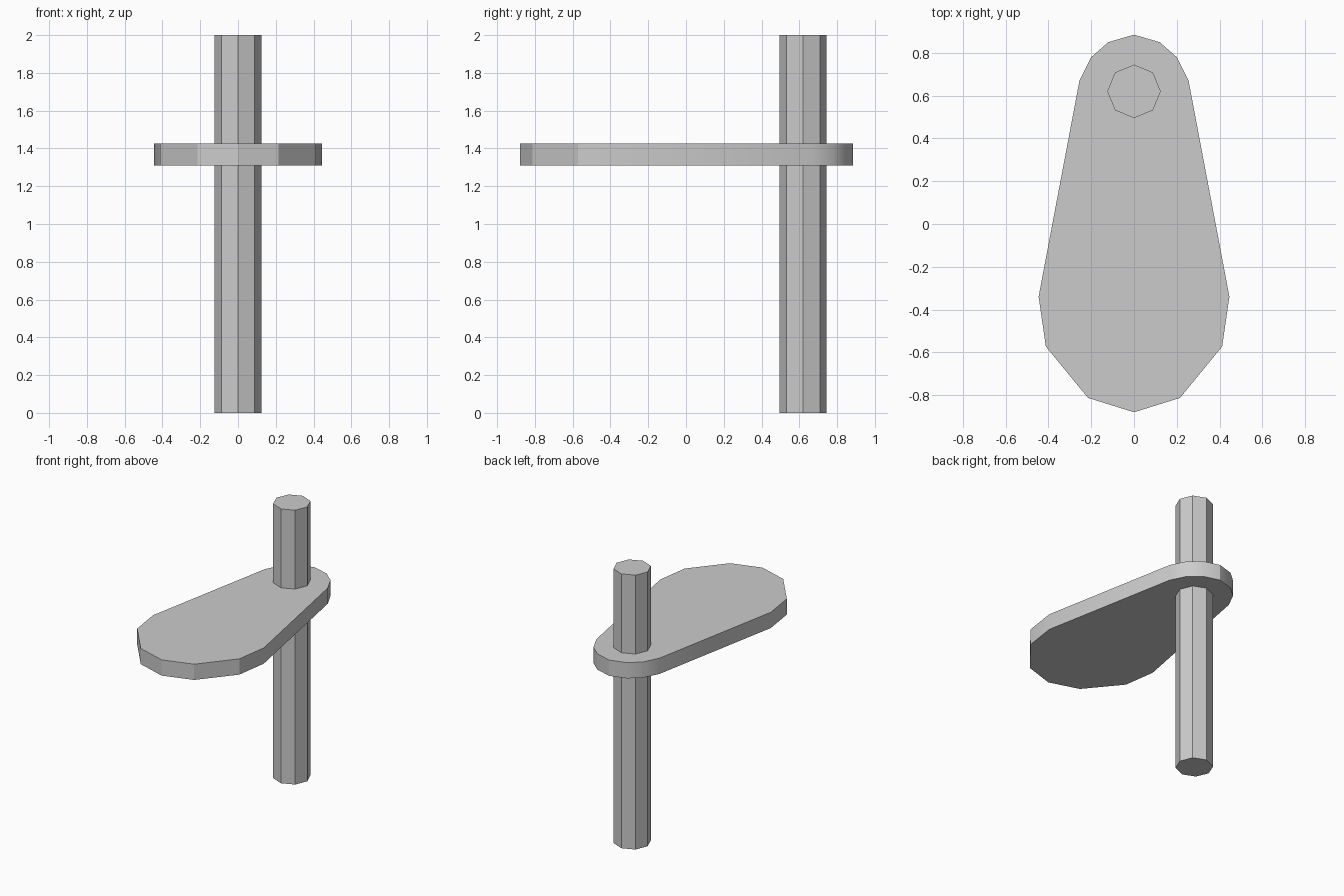
import bpy, bmesh, math

cube = bpy.data.objects.get("Cube")
if cube:
    bpy.data.objects.remove(cube, do_unlink=True)

grey = bpy.data.materials.new("light grey")
grey.use_nodes = True
colour = (0.6, 0.6, 0.6, 1)
grey.diffuse_color = colour
grey.node_tree.nodes["Principled BSDF"].inputs["Base Color"].default_value = colour


def prism(name, outline, bottom, top):
    """Extrude a flat outline between two heights."""
    bm = bmesh.new()
    face = bm.faces.new([bm.verts.new((x, y, bottom)) for x, y in outline])
    result = bmesh.ops.extrude_face_region(bm, geom=[face])
    verts = [v for v in result["geom"] if isinstance(v, bmesh.types.BMVert)]
    bmesh.ops.translate(bm, verts=verts, vec=(0, 0, top - bottom))
    bmesh.ops.recalc_face_normals(bm, faces=bm.faces)
    mesh = bpy.data.meshes.new(name)
    bm.to_mesh(mesh)
    bm.free()
    mesh.materials.append(grey)
    obj = bpy.data.objects.new(name, mesh)
    bpy.context.collection.objects.link(obj)
    return obj


# Eight-sided upright post, corners on the axes
post_y, radius = 0.62, 0.125
octagon = [(radius * math.cos(i * math.pi / 4), post_y + radius * math.sin(i * math.pi / 4))
           for i in range(8)]
prism("post", octagon, 0, 2)

# Paddle-shaped plate: right half from back to front, mirrored across x
half = [(0.12, 0.85), (0.2, 0.78), (0.255, 0.67),
        (0.446, -0.34), (0.412, -0.573), (0.215, -0.813)]
outline = [(0, 0.885)] + half + [(0, -0.88)] + [(-x, y) for x, y in reversed(half)]
plate = prism("plate", outline, 1.31, 1.425)

# Soften the shallow bends along the plate rim
bpy.ops.object.select_all(action="DESELECT")
plate.select_set(True)
bpy.context.view_layer.objects.active = plate
bpy.ops.object.shade_smooth_by_angle(angle=math.radians(30))
